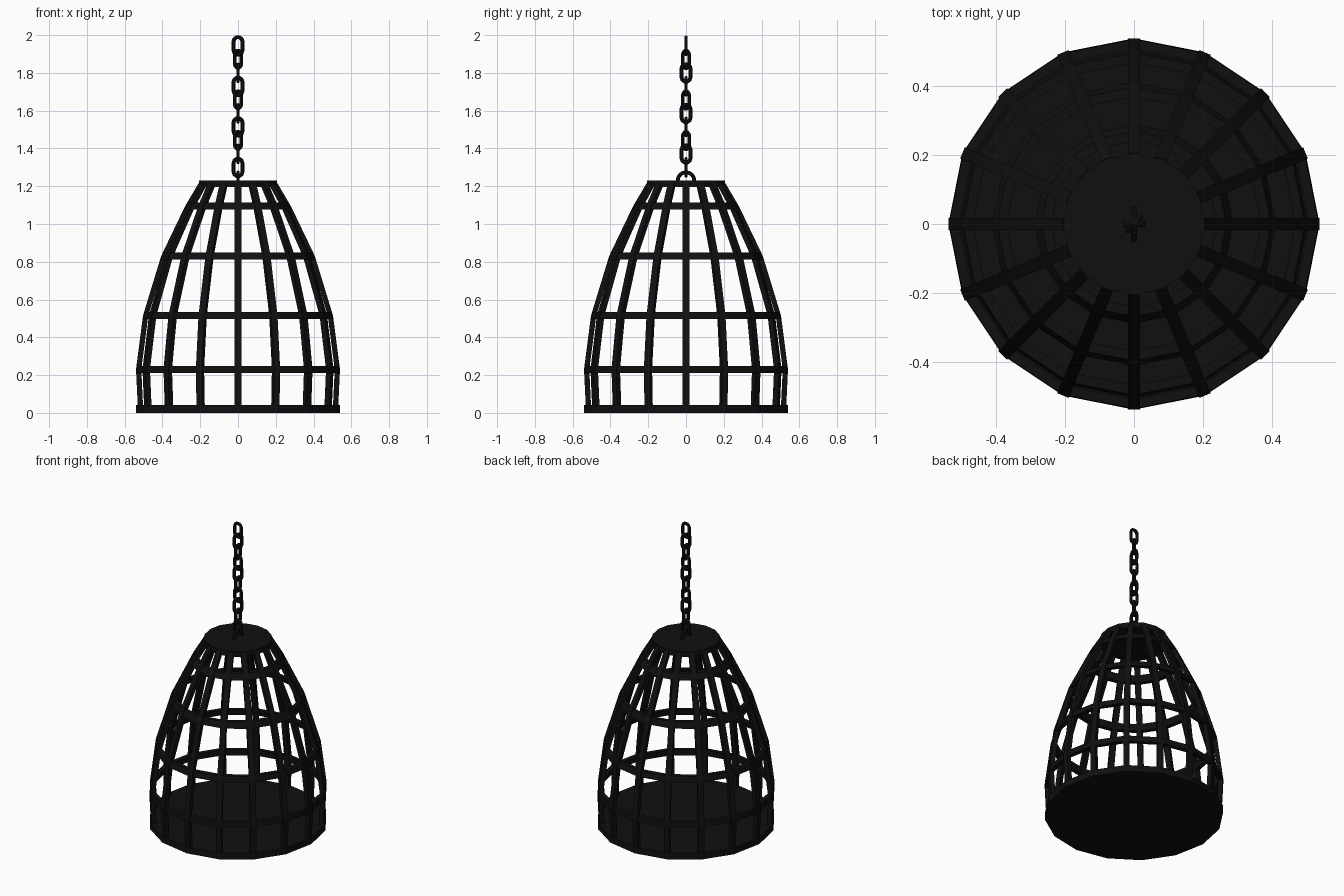
import bpy, math
from math import sin, cos, pi
from mathutils import Vector

if "Cube" in bpy.data.objects:
    bpy.data.objects.remove(bpy.data.objects["Cube"])

N = 16
black = bpy.data.materials.new("black_iron")
black.diffuse_color = (0.005, 0.005, 0.005, 1)
black.use_nodes = True
black.node_tree.nodes["Principled BSDF"].inputs["Base Color"].default_value = black.diffuse_color

# outer silhouette of the cage: radius, height
PROFILE = [(0.53, 0.02), (0.54, 0.23), (0.503, 0.515), (0.407, 0.83), (0.28, 1.095), (0.206, 1.22)]
DEPTH, HALF_W = 0.028, 0.018


def make(name, verts, faces):
    me = bpy.data.meshes.new(name)
    me.from_pydata(verts, [], faces)
    me.materials.append(black)
    ob = bpy.data.objects.new(name, me)
    bpy.context.collection.objects.link(ob)
    return ob


def radius_at(z):
    for (r0, z0), (r1, z1) in zip(PROFILE, PROFILE[1:]):
        if z <= z1:
            return r0 + (r1 - r0) * (z - z0) / (z1 - z0)
    return PROFILE[-1][0]


def sweep(name, sections, closed):
    """Skin a list of equal point rings."""
    n, m = len(sections), len(sections[0])
    faces = []
    for i in range(n if closed else n - 1):
        a, b = i * m, (i + 1) % n * m
        faces += [(a + j, a + (j + 1) % m, b + (j + 1) % m, b + j) for j in range(m)]
    if not closed:
        faces += [tuple(range(m))[::-1], tuple(range((n - 1) * m, n * m))]
    return make(name, [p for s in sections for p in s], faces)


def disc(name, r, z0, z1):
    return sweep(name, [[(r * cos(2 * pi * k / N), r * sin(2 * pi * k / N), z) for k in range(N)]
                        for z in (z0, z1)], False)


def tube(name, path, wire, closed, angle=0.0, z=0.0, sides=6):
    """Round wire along a path of (u, v) points in an upright plane turned by angle."""
    sections, n = [], len(path)
    d = Vector((cos(angle), sin(angle), 0))
    side = Vector((-sin(angle), cos(angle), 0))
    up = Vector((0, 0, 1))
    for i, (u, v) in enumerate(path):
        p = path[(i - 1) % n] if closed else path[max(i - 1, 0)]
        q = path[(i + 1) % n] if closed else path[min(i + 1, n - 1)]
        t = Vector((q[0] - p[0], q[1] - p[1])).normalized()
        nrm = d * t.y - up * t.x
        c = d * u + up * (v + z)
        sections.append([c + nrm * wire * cos(2 * pi * j / sides) + side * wire * sin(2 * pi * j / sides)
                         for j in range(sides)])
    return sweep(name, sections, closed)


# floor plate and roof plate
disc("floor_plate", 0.54, 0.0, 0.042)
disc("roof_plate", 0.206, 1.195, 1.23)

# bent upright bars
for k in range(N):
    a = 2 * pi * k / N
    out, side = Vector((cos(a), sin(a), 0)), Vector((-sin(a), cos(a), 0))
    sections = []
    for r, z in PROFILE:
        c = Vector((0, 0, z))
        sections.append([c + out * (r - dr) + side * w for dr, w in
                         ((0, -HALF_W), (0, HALF_W), (DEPTH, HALF_W), (DEPTH, -HALF_W))])
    sweep("upright_bar", sections, False)

# hoops following the slope of the bars
for z in (0.23, 0.515, 0.83, 1.095):
    lo, hi = z - 0.019, z + 0.019
    sec = [(radius_at(lo), lo), (radius_at(lo) - DEPTH, lo), (radius_at(hi) - DEPTH, hi), (radius_at(hi), hi)]
    sweep("hoop", [[(r * cos(2 * pi * k / N), r * sin(2 * pi * k / N), h) for r, h in sec]
                   for k in range(N)], True)

# half-ring handle on the roof
arc = [(0.044 * cos(pi * i / 8), 0.044 * sin(pi * i / 8)) for i in range(9)]
tube("hanging_loop", arc, 0.010, False, pi / 2, 1.23)

# chain links, each turned an eighth turn
W, H, WIRE = 0.024, 0.0225, 0.0105
link = [(W * cos(pi * i / 5), H + W * sin(pi * i / 5)) for i in range(6)]
link += [(-u, -v) for u, v in link]
for k in range(10):
    tube("chain_link", link, WIRE, True, (k % 3) * pi / 4, 1.943 - 0.0715 * k)
